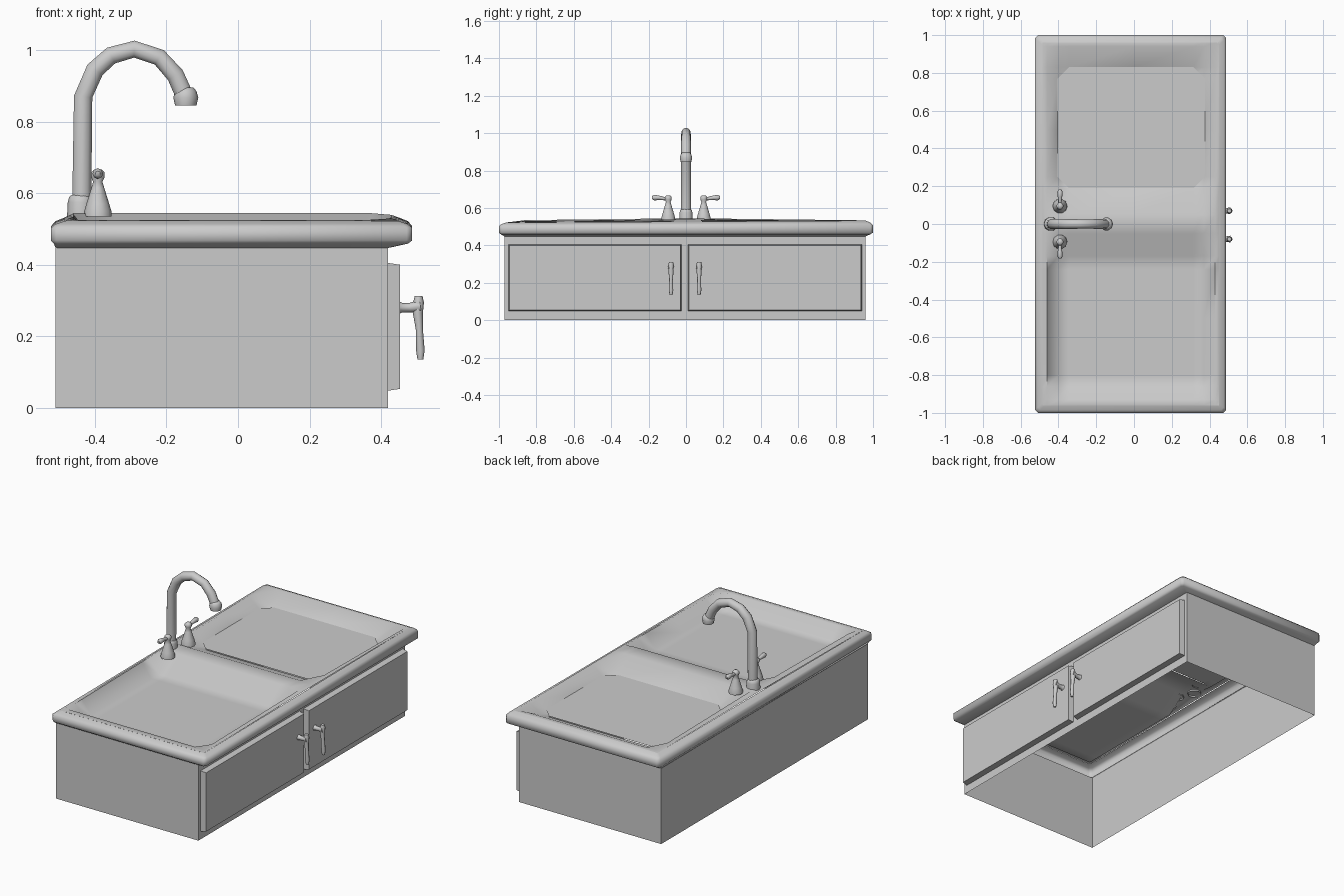
import bpy, bmesh, math
from mathutils import Vector

if "Cube" in bpy.data.objects:
    bpy.data.objects.remove(bpy.data.objects["Cube"])


def make(name, verts, faces, angle=40):
    me = bpy.data.meshes.new(name)
    me.from_pydata(verts, [], faces)
    ob = bpy.data.objects.new(name, me)
    bpy.context.collection.objects.link(ob)
    bm = bmesh.new()
    bm.from_mesh(me)
    bmesh.ops.recalc_face_normals(bm, faces=bm.faces)
    bm.to_mesh(me)
    bm.free()
    bpy.ops.object.select_all(action='DESELECT')
    ob.select_set(True)
    bpy.context.view_layer.objects.active = ob
    bpy.ops.object.shade_smooth_by_angle(angle=math.radians(angle))
    return ob


def bridge(rings, caps=(False, False)):
    n = len(rings[0])
    verts = [v for r in rings for v in r]
    faces = [(k * n + i, k * n + (i + 1) % n, (k + 1) * n + (i + 1) % n, (k + 1) * n + i)
             for k in range(len(rings) - 1) for i in range(n)]
    if caps[0]:
        faces.append(tuple(range(n)))
    if caps[1]:
        faces.append(tuple(range((len(rings) - 1) * n, len(rings) * n)))
    return verts, faces


def rect(x0, x1, y0, y1, z, c=0.0, dip=0.0):
    """Rectangle ring, corners cut by c, lowered by dip at the -y end."""
    if not c:
        return [(x0, y0, z), (x1, y0, z), (x1, y1, z), (x0, y1, z)]
    ring = [(x0 + c, y0), (x1 - c, y0), (x1, y0 + c), (x1, y1 - c),
            (x1 - c, y1), (x0 + c, y1), (x0, y1 - c), (x0, y0 + c)]
    return [(x, y, z - dip * (y < 0)) for x, y in ring]


def tube(name, path, radii, sides=10):
    """Capped tube along a path lying in one vertical plane."""
    pts = [Vector(p) for p in path]
    dirs = [(pts[min(i + 1, len(pts) - 1)] - pts[max(i - 1, 0)]).normalized()
            for i in range(len(pts))]
    side = Vector((0, 1, 0)) if max(abs(d.y) for d in dirs) < 0.01 else Vector((1, 0, 0))
    rings = []
    for p, d, r in zip(pts, dirs, radii):
        up = d.cross(side)
        rings.append([p + r * (math.cos(a) * side + math.sin(a) * up)
                      for a in (2 * math.pi * i / sides for i in range(sides))])
    return make(name, *bridge(rings, (True, True)), angle=60)


def lathe(name, x, y, profile, sides=10):
    rings = [[(x + r * math.cos(2 * math.pi * i / sides),
               y + r * math.sin(2 * math.pi * i / sides), z) for i in range(sides)]
             for r, z in profile]
    return make(name, *bridge(rings, (False, True)), angle=60)


# Cabinet shell, open at the bottom
make("cabinet", *bridge([rect(-.51, .42, -.97, .96, 0), rect(-.51, .42, -.97, .96, .45)]))

# Rounded counter edge
make("counter_edge", *bridge([
    rect(-.51, .42, -.97, .96, .447, .005), rect(-.515, .475, -.99, .985, .459, .01),
    rect(-.523, .487, -1, 1, .468, .015), rect(-.523, .487, -1, 1, .508, .015, .005),
    rect(-.51, .475, -.985, .985, .522, .015, .008),
    rect(-.485, .45, -.96, .96, .532, .01, .01)]), angle=60)

# Counter top with two shallow sunken basins, one open beneath its panel
xs = [-.485, -.46, -.40, -.345, 0, .315, .37, .43, .45]
ys = [-.96, -.93, -.86, -.80, -.5, -.24, -.17, -.05, .05, .19, .25, .5, .77, .83, .94, .96]
nx = len(xs)


def height(x, y):
    if -.41 < x < .39 and -.87 < y < -.16:
        return .46
    if -.41 < x < .39 and .18 < y < .84:
        return .482
    if x in (xs[0], xs[-1]) or y in (ys[0], ys[-1]):
        return .532 + .01 * min(0, y)
    return .545 - .012 * abs(y) - .008 * (y < -.9) - .005 * (x > .4)


def open_cell(i, j):
    """Cells of the octagonal opening below the panel."""
    return 2 <= i < 6 and 9 <= j < 13 and not (i in (2, 5) and j in (9, 12))


make("counter_top", [(x, y, height(x, y)) for y in ys for x in xs],
     [(j * nx + i, j * nx + i + 1, (j + 1) * nx + i + 1, (j + 1) * nx + i)
      for j in range(len(ys) - 1) for i in range(nx - 1) if not open_cell(i, j)], angle=70)

# Flat panel in one basin
make("basin_panel", rect(-.405, .375, .19, .83, .486, .06), [tuple(range(8))])

# Doors and their handles
for side, y0, y1, hy in (("left", -.95, -.025, -.08), ("right", .01, .94, .07)):
    make(side + "_door", *bridge(
        [[(x, a, c) for a, c in ((y0 + t, .048 + t), (y1 - t, .048 + t),
                                 (y1 - t, .405 - t), (y0 + t, .405 - t))]
         for x, t in ((.42, 0), (.453, .005))], (False, True)))
    tube(side + "_door_knob_stem", [(.45, hy, .28), (.46, hy, .28), (.48, hy, .28), (.51, hy, .285)],
         [.018, .013, .013, .018], 8)
    tube(side + "_door_handle",
         [(.505, hy, .312), (.505, hy, .295), (.503, hy, .265), (.507, hy, .22),
          (.51, hy, .16), (.51, hy, .135)], [.011, .015, .014, .010, .012, .008], 8)

# Curved faucet
lathe("faucet_base", -.44, 0, [(.038, .535), (.036, .575), (.032, .59), (.025, .595)])
tube("faucet_spout",
     [(-.437, 0, .57), (-.433, 0, .87), (-.40, 0, .945), (-.355, 0, .985), (-.29, 0, 1.003),
      (-.22, 0, .98), (-.175, 0, .93), (-.155, 0, .885)],
     [.028, .027, .027, .026, .025, .025, .026, .026])
lathe("faucet_nozzle", -.146, 0, [(.030, .845), (.035, .868), (.030, .885), (.022, .895)])

# Two taps with outward levers
for side, s in (("left", -1), ("right", 1)):
    y = s * .095
    lathe(side + "_tap", -.392, y,
          [(.039, .535), (.038, .55), (.032, .57), (.018, .615), (.013, .632), (.019, .645),
           (.019, .658), (.010, .667)])
    tube(side + "_tap_lever",
         [(-.392, y, .648), (-.392, y + s * .025, .65), (-.392, y + s * .05, .654),
          (-.392, y + s * .075, .655), (-.392, y + s * .088, .655)],
         [.010, .009, .012, .015, .007], 8)
